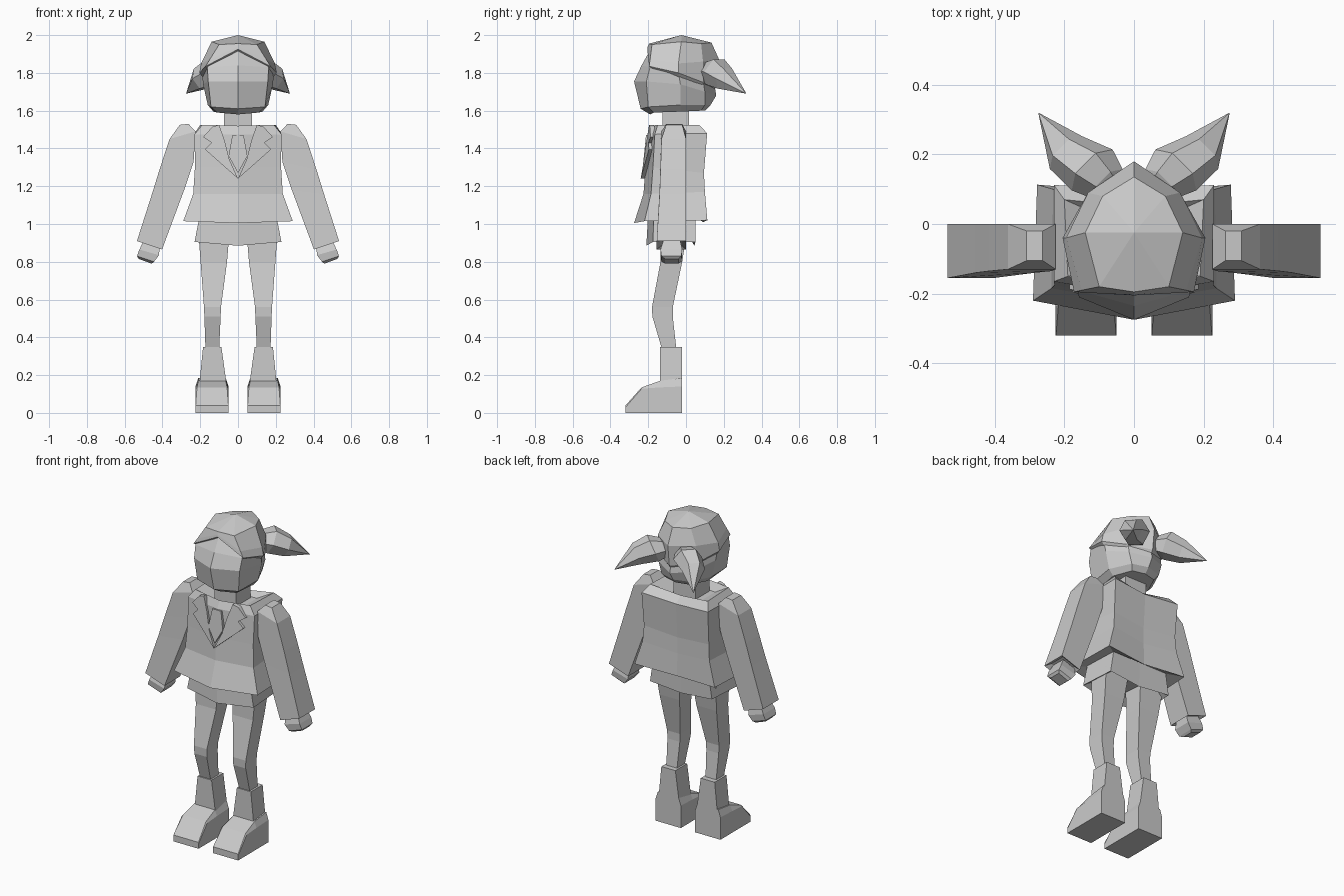
import bpy, bmesh, math
from mathutils import Vector

grey = bpy.data.materials.new("plain_grey")
grey.diffuse_color = (0.6, 0.6, 0.6, 1)


def finish(name, bm):
    bmesh.ops.remove_doubles(bm, verts=bm.verts, dist=0.0005)
    bmesh.ops.recalc_face_normals(bm, faces=bm.faces)
    me = bpy.data.meshes.new(name)
    bm.to_mesh(me)
    bm.free()
    me.materials.append(grey)
    ob = bpy.data.objects.new(name, me)
    bpy.context.collection.objects.link(ob)
    return ob


def loft(name, rings, side=1):
    """Skin closed rings of points and cap both ends; side=-1 mirrors in x."""
    bm = bmesh.new()
    vs = [[bm.verts.new((p[0] * side, p[1], p[2])) for p in r] for r in rings]
    n = len(rings[0])
    for a, b in zip(vs, vs[1:]):
        for i in range(n):
            j = (i + 1) % n
            bm.faces.new((a[i], a[j], b[j], b[i]))
    bm.faces.new(vs[0])
    bm.faces.new(vs[-1])
    return finish(name, bm)


def sym(half):
    """Complete a half ring (front centre to back centre) by mirroring."""
    return list(half) + [(-x, y, z) for x, y, z in half[-2:0:-1]]


def rect(x0, x1, y0, y1, z0, z1=None):
    """Four-point ring; z0 belongs to the x0 edge and z1 to the x1 edge."""
    z1 = z0 if z1 is None else z1
    return [(x0, y0, z0), (x1, y0, z1), (x1, y1, z1), (x0, y1, z0)]


# head with a pointed face front
loft("head", [sym(r) for r in (
    [(0, -.19, 1.58), (.11, -.17, 1.59), (.13, -.03, 1.595), (.08, .08, 1.60), (0, .10, 1.60)],
    [(0, -.24, 1.61), (.143, -.20, 1.62), (.16, -.03, 1.63), (.10, .10, 1.63), (0, .13, 1.63)],
    [(0, -.275, 1.755), (.158, -.21, 1.755), (.185, -.03, 1.74), (.12, .10, 1.70), (0, .16, 1.68)],
    [(0, -.235, 1.84), (.162, -.19, 1.83), (.19, -.04, 1.80), (.12, .09, 1.76), (0, .15, 1.74)],
    [(0, -.185, 1.93), (.10, -.16, 1.91), (.14, -.04, 1.88), (.09, .06, 1.86), (0, .12, 1.86)])])

# hair cap with a peaked front edge
loft("hair_cap", [sym(r) for r in (
    [(0, -.17, 1.90), (.155, -.16, 1.81), (.185, -.04, 1.775), (.12, .08, 1.73), (0, .15, 1.71)],
    [(0, -.205, 1.925), (.172, -.195, 1.835), (.205, -.04, 1.80), (.132, .09, 1.75), (0, .165, 1.73)],
    [(0, -.203, 1.94), (.150, -.19, 1.87), (.195, -.04, 1.85), (.132, .09, 1.86), (0, .18, 1.86)],
    [(0, -.195, 1.955), (.10, -.18, 1.95), (.14, -.025, 1.965), (.09, .08, 1.955), (0, .135, 1.96)],
    [(0, -.025, 2.0)] * 5)])

# pigtails: six-sided spindles ending in a point
axis = Vector((.2, .2, -.115)).normalized()
u = axis.cross(Vector((0, 0, 1))).normalized()
v = axis.cross(u)
spine = [((.055, .10, 1.81), .035), ((.075, .115, 1.81), .06), ((.12, .155, 1.805), .083),
         ((.195, .205, 1.77), .066), ((.275, .32, 1.69), 0)]
tail = [[Vector(c) + r * (math.cos(i * math.pi / 3) * u + math.sin(i * math.pi / 3) * v)
         for i in range(6)] for c, r in spine]

# neck
loft("neck", [rect(-.075, .075, -.125, .015, z) for z in (1.44, 1.62)])

# jacket with flared hem and sunken neck opening
loft("jacket", [sym(r) for r in (
    [(0, -.20, 1.04), (.20, -.17, 1.04), (.20, .05, 1.04), (0, .06, 1.04)],
    [(0, -.275, 1.005), (.29, -.22, 1.015), (.278, .113, 1.02), (0, .09, 1.01)],
    [(0, -.225, 1.16), (.237, -.185, 1.16), (.232, .10, 1.17), (0, .085, 1.15)],
    [(0, -.215, 1.30), (.228, -.175, 1.30), (.225, .095, 1.27), (0, .085, 1.25)],
    [(0, -.205, 1.475), (.23, -.165, 1.475), (.23, .112, 1.48), (0, .10, 1.465)],
    [(0, -.185, 1.52), (.19, -.15, 1.525), (.20, .07, 1.525), (0, .05, 1.50)],
    [(0, -.15, 1.48), (.11, -.13, 1.48), (.11, .03, 1.48), (0, .03, 1.48)])])

# short skirt under the jacket
loft("skirt", [sym(r) for r in (
    [(0, -.15, .93), (.17, -.13, .94), (.17, .01, .94), (0, .02, .93)],
    [(0, -.21, .885), (.23, -.175, .905), (.215, .05, .905), (0, .045, .885)],
    [(0, -.20, 1.06), (.20, -.17, 1.06), (.19, .05, 1.06), (0, .05, 1.06)])])

# flat tie piece between the lapels
tie = [(-.05, 1.36), (0, 1.27), (.05, 1.36), (.03, 1.47), (-.03, 1.47)]
loft("tie", [[(x, -.235 + .1 * (z - 1.24) + d, z) for x, z in tie] for d in (0, .02)])

lapel = [(.10, 1.525), (.135, 1.515), (.185, 1.46), (.14, 1.43), (.175, 1.395), (0, 1.24),
         (.045, 1.34), (.07, 1.44)]

# parts that appear on both sides
for side, tag in ((1, "right"), (-1, "left")):
    loft("pigtail_" + tag, tail, side)
    loft("lapel_" + tag, [[(x, -.24 + .1 * (z - 1.24) + .16 * x + d, z) for x, z in lapel]
                          for d in (0, .025)], side)
    # sleeve
    loft("sleeve_" + tag, [
        rect(.262, .308, -.105, -.02, 1.53, 1.525),
        rect(.225, .362, -.13, 0, 1.49, 1.45),
        rect(.235, .415, -.135, 0, 1.33, 1.29),
        rect(.285, .455, -.14, 0, 1.18, 1.16),
        rect(.402, .535, -.155, 0, .865, .91),
        rect(.425, .51, -.125, -.025, .89, .92)], side)
    # hand
    loft("hand_" + tag, [
        rect(.415, .500, -.12, -.03, .88, .91),
        rect(.418, .522, -.135, -.02, .835, .865),
        rect(.445, .535, -.13, -.025, .80, .83),
        rect(.457, .525, -.11, -.04, .79, .815)], side)
    # leg bent at the knee
    loft("leg_" + tag, [
        rect(.045, .21, -.13, .005, .96),
        rect(.058, .198, -.135, -.02, .80),
        rect(.09, .18, -.18, -.07, .56),
        rect(.092, .178, -.178, -.07, .51),
        rect(.10, .172, -.125, -.05, .33)], side)
    # boot shaft and foot
    loft("boot_shaft_" + tag, [
        rect(.06, .205, -.137, -.02, .15),
        rect(.088, .185, -.137, -.02, .35)], side)
    foot = [(-.02, .14, .185), (-.137, .135, .17), (-.235, .128, .135), (-.32, .03, .04)]
    loft("boot_foot_" + tag, [
        [(.05, y, 0), (.225, y, 0), (.225, y, m), (.225 - k, y, t), (.05 + k, y, t), (.05, y, m)]
        for (y, m, t), k in zip(foot, (.015, .015, .008, .001))], side)
